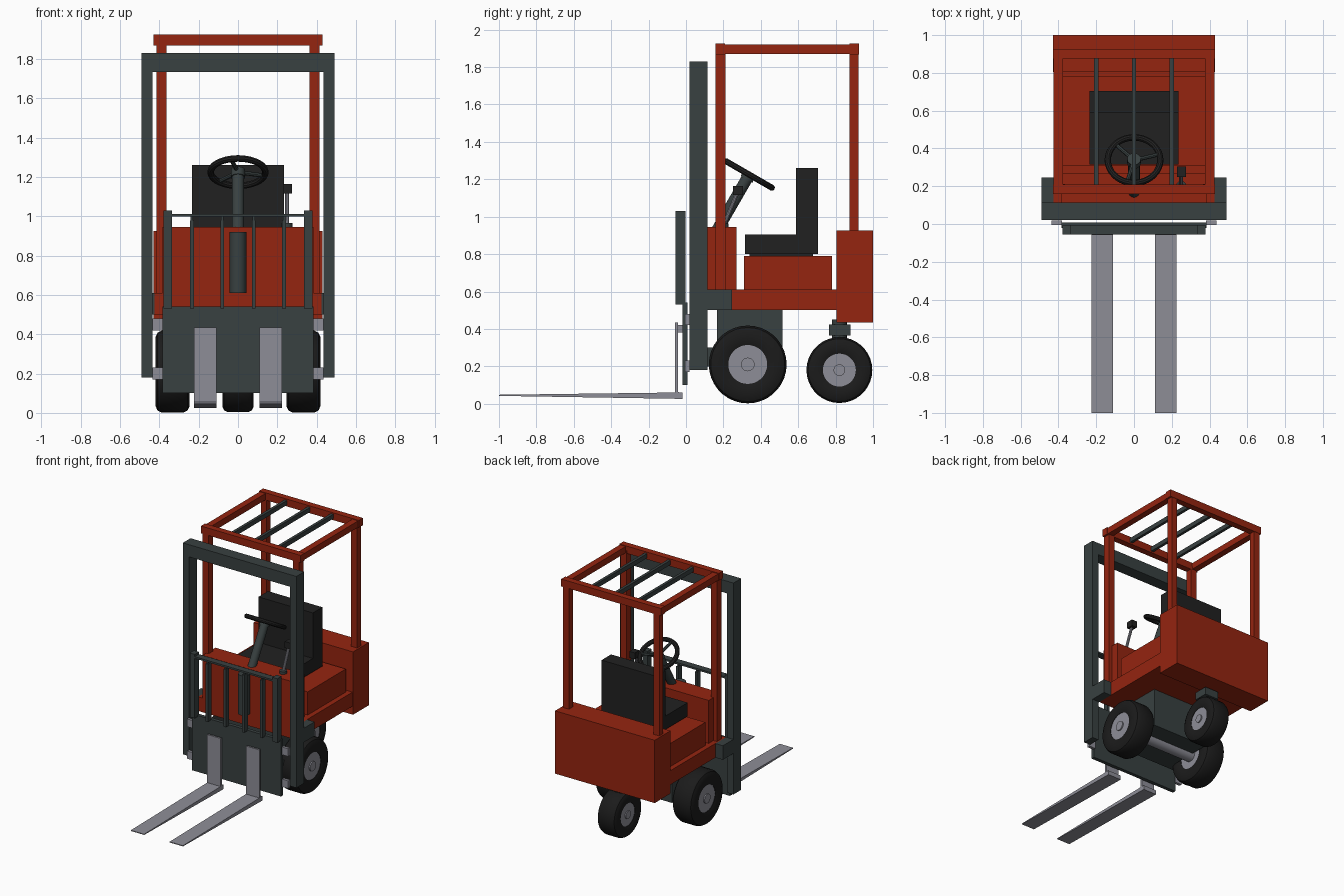
import bpy, math
from mathutils import Vector

cube = bpy.data.objects.get("Cube")
if cube:
    bpy.data.objects.remove(cube, do_unlink=True)


def material(name, rgb):
    m = bpy.data.materials.new(name)
    m.use_nodes = True
    m.diffuse_color = (*rgb, 1)
    m.node_tree.nodes["Principled BSDF"].inputs["Base Color"].default_value = (*rgb, 1)
    return m


RED = material("red paint", (0.30, 0.018, 0.005))
STEEL = material("dark steel", (0.04, 0.052, 0.052))
BLACK = material("black vinyl", (0.015, 0.015, 0.015))
RUBBER = material("tyre rubber", (0.011, 0.011, 0.011))
GREY = material("light metal", (0.27, 0.27, 0.31))


def mesh(name, verts, faces, mat):
    me = bpy.data.meshes.new(name)
    me.from_pydata(verts, [], faces)
    me.materials.append(mat)
    ob = bpy.data.objects.new(name, me)
    bpy.context.collection.objects.link(ob)
    return ob


def extrude(name, profile, x0, x1, mat):
    """Side profile of (y, z) points, counter-clockwise, swept from x0 to x1."""
    n = len(profile)
    verts = [(x, y, z) for x in (x0, x1) for y, z in profile]
    faces = [(i, i + n, (i + 1) % n + n, (i + 1) % n)[::-1] for i in range(n)]
    faces += [tuple(range(n))[::-1], tuple(range(n, 2 * n))]
    return mesh(name, verts, faces, mat)


def box(name, xs, ys, zs, mat):
    (y0, y1), (z0, z1) = ys, zs
    return extrude(name, [(y0, z0), (y1, z0), (y1, z1), (y0, z1)], *xs, mat)


def pair(name, xs, ys, zs, mat):
    box(name + "_left", xs, ys, zs, mat)
    box(name + "_right", (-xs[1], -xs[0]), ys, zs, mat)


def smooth(ob):
    bpy.ops.object.select_all(action='DESELECT')
    ob.select_set(True)
    bpy.context.view_layer.objects.active = ob
    bpy.ops.object.shade_smooth_by_angle(angle=math.radians(35))


def rod(name, a, b, r, mat, sides=16):
    a, b = Vector(a), Vector(b)
    bpy.ops.mesh.primitive_cylinder_add(vertices=sides, radius=r, depth=(b - a).length,
                                        location=(a + b) / 2)
    ob = bpy.context.object
    ob.name = name
    ob.rotation_euler = (b - a).to_track_quat('Z', 'Y').to_euler()
    ob.data.materials.append(mat)
    smooth(ob)
    return ob


def lathe(name, profile, centre, mat, n=36):
    """Closed ring of (x, radius) points spun about the x axis."""
    k = len(profile)
    verts = []
    for i in range(n):
        t = math.tau * i / n
        verts += [(x, r * math.cos(t), r * math.sin(t)) for x, r in profile]
    faces = [(i * k + j, i * k + (j + 1) % k, (i + 1) % n * k + (j + 1) % k, (i + 1) % n * k + j)
             for i in range(n) for j in range(k)]
    ob = mesh(name, verts, faces, mat)
    ob.location = centre
    smooth(ob)


def wheel(name, centre, radius, half):
    hub = radius * 0.5
    side = [(half * 0.9, hub), (half, radius * 0.62), (half, radius * 0.84),
            (half * 0.88, radius * 0.95), (half * 0.65, radius)]
    lathe(name + "_tyre", side + [(-x, r) for x, r in reversed(side)], centre, RUBBER)
    c = Vector(centre)
    for label, r, w in (("_hub", hub * 1.02, 0.86), ("_cap", hub * 0.35, 0.97)):
        off = Vector((half * w, 0, 0))
        rod(name + label, c - off, c + off, r, GREY, 28)


# Wheels, axle and running gear
wheel("front_wheel_left", (0.333, 0.33, 0.21), 0.208, 0.087)
wheel("front_wheel_right", (-0.333, 0.33, 0.21), 0.208, 0.087)
wheel("rear_wheel", (0, 0.82, 0.18), 0.176, 0.08)
rod("front_axle", (-0.3, 0.33, 0.21), (0.3, 0.33, 0.21), 0.05, GREY)
box("axle_housing", (-0.24, 0.24), (0.165, 0.515), (0.2, 0.5), STEEL)
box("mast_pivot", (-0.3, 0.3), (0.1, 0.17), (0.2, 0.3), STEEL)
box("rear_steering_block", (-0.06, 0.06), (0.765, 0.88), (0.365, 0.425), STEEL)
rod("rear_steering_pin", (0, 0.82, 0.34), (0, 0.82, 0.45), 0.04, STEEL)

# Body
box("chassis", (-0.425, 0.425), (0.115, 0.81), (0.5, 0.61), RED)
box("front_cowl", (-0.385, 0.385), (0.115, 0.27), (0.6, 0.945), RED)
box("seat_base", (-0.385, 0.385), (0.31, 0.78), (0.6, 0.79), RED)
box("counterweight", (-0.43, 0.43), (0.805, 1.0), (0.435, 0.925), RED)

# Seat
box("seat_cushion", (-0.235, 0.235), (0.315, 0.705), (0.8, 0.905), BLACK)
box("seat_back", (-0.235, 0.235), (0.588, 0.705), (0.9, 1.26), BLACK)
box("seat_mount", (-0.2, 0.2), (0.34, 0.68), (0.785, 0.805), BLACK)

# Overhead guard
pair("guard_front_post", (0.365, 0.415), (0.158, 0.212), (0.55, 1.89), RED)
pair("guard_rear_post", (0.365, 0.415), (0.875, 0.922), (0.9, 1.89), RED)
pair("guard_side_rail", (0.375, 0.425), (0.158, 0.925), (1.87, 1.92), RED)
box("guard_front_rail", (-0.43, 0.43), (0.158, 0.208), (1.868, 1.925), RED)
box("guard_rear_rail", (-0.43, 0.43), (0.875, 0.925), (1.868, 1.925), RED)
for i, x in enumerate((-0.2, 0, 0.2)):
    box(f"guard_slat_{i + 1}", (x - 0.011, x + 0.011), (0.19, 0.89), (1.88, 1.915), STEEL)

# Mast
pair("mast_post", (0.435, 0.49), (0.02, 0.115), (0.18, 1.8), STEEL)
box("mast_top", (-0.49, 0.49), (0.02, 0.115), (1.735, 1.83), STEEL)
pair("mast_bracket", (0.425, 0.49), (0.11, 0.245), (0.5, 0.61), STEEL)
rod("lift_cylinder", (0, 0.075, 0.61), (0, 0.075, 0.92), 0.042, STEEL)

# Fork carriage with rollers and load backrest
box("carriage_plate", (-0.385, 0.385), (-0.02, 0.008), (0.1, 0.54), STEEL)
for z in (0.2, 0.45):
    pair("carriage_roller", (0.38, 0.436), (-0.005, 0.018), (z - 0.03, z + 0.03), GREY)
pair("backrest_end_post", (0.335, 0.378), (-0.055, -0.004), (0.53, 1.03), STEEL)
for x in (0.08, 0.235):
    pair("backrest_bar", (x - 0.01, x + 0.01), (-0.05, -0.008), (0.53, 0.98), STEEL)
box("backrest_top_rail", (-0.36, 0.36), (-0.055, -0.004), (0.998, 1.012), STEEL)
for x in (0.08, 0.235):
    pair("backrest_tie", (x - 0.006, x + 0.006), (-0.045, -0.015), (0.97, 1.0), STEEL)

# Forks, with blades tapering to the tip
fork_side = [(-1.0, 0.042), (-0.02, 0.026), (-0.02, 0.06), (-0.043, 0.062), (-0.043, 0.435),
             (-0.058, 0.435), (-0.058, 0.06), (-1.0, 0.048)]
for side, x0 in (("left", 0.11), ("right", -0.225)):
    extrude("fork_" + side, fork_side, x0, x0 + 0.115, GREY)
    box("fork_hook_" + side, (x0 + 0.02, x0 + 0.095), (-0.046, -0.018), (0.38, 0.42), GREY)

# Steering column and wheel
hub = Vector((0, 0.338, 1.225))
axis = Vector((0, 0.5, 0.866))
rod("steering_column", hub - axis * 0.36, hub - axis * 0.02, 0.031, STEEL)
rod("steering_hub", hub - axis * 0.03, hub + axis * 0.012, 0.036, STEEL)
bpy.ops.mesh.primitive_torus_add(major_segments=36, minor_segments=10, major_radius=0.139,
                                 minor_radius=0.017, location=hub)
rim = bpy.context.object
rim.name = "steering_wheel_rim"
rim.rotation_euler = axis.to_track_quat('Z', 'Y').to_euler()
rim.data.materials.append(BLACK)
smooth(rim)
across, up = Vector((1, 0, 0)), Vector((0, 0.866, -0.5))
for i in range(3):
    t = math.radians(15 + 120 * i)
    rod(f"steering_spoke_{i + 1}", hub, hub + (across * math.cos(t) + up * math.sin(t)) * 0.135,
        0.011, STEEL, 8)

# Control lever
rod("lever_base", (0.25, 0.2, 0.93), (0.25, 0.2, 0.965), 0.028, STEEL)
rod("lever_rod", (0.25, 0.2, 0.95), (0.25, 0.275, 1.13), 0.011, GREY, 10)
box("lever_knob", (0.228, 0.275), (0.25, 0.305), (1.115, 1.165), BLACK)
